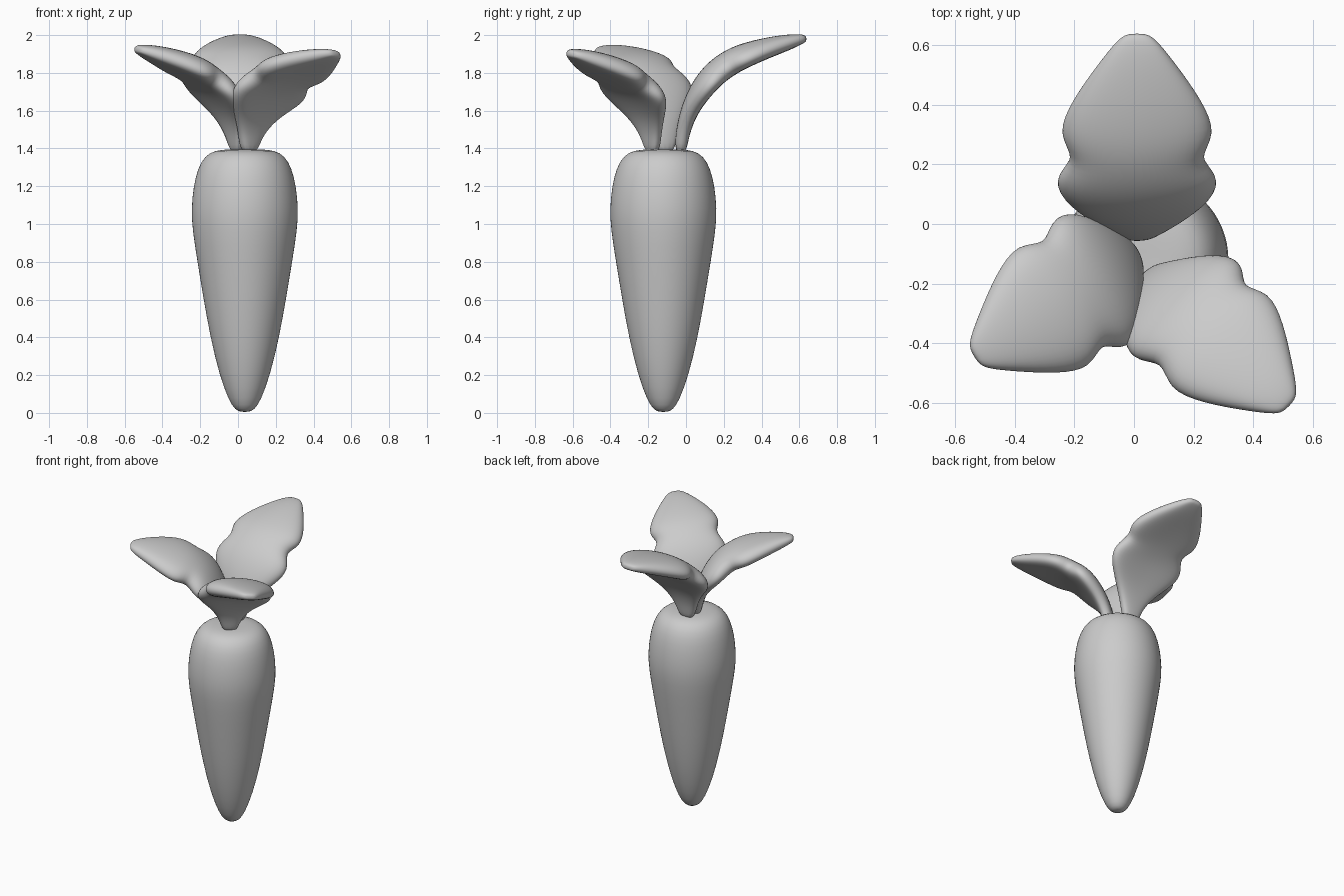
import bpy
import math
from mathutils import Vector, Matrix

if "Cube" in bpy.data.objects:
    bpy.data.objects.remove(bpy.data.objects["Cube"])


def loft(name, rings, levels):
    """Skin a list of equal-length closed rings and cap both ends."""
    n = len(rings[0])
    verts = [p for r in rings for p in r]
    faces = [(i * n + j, i * n + (j + 1) % n, (i + 1) * n + (j + 1) % n, (i + 1) * n + j)
             for i in range(len(rings) - 1) for j in range(n)]
    faces.append(tuple(reversed(range(n))))
    faces.append(tuple(range(len(verts) - n, len(verts))))
    mesh = bpy.data.meshes.new(name)
    mesh.from_pydata(verts, [], faces)
    mesh.shade_smooth()
    obj = bpy.data.objects.new(name, mesh)
    bpy.context.collection.objects.link(obj)
    if levels:
        mod = obj.modifiers.new("smooth", 'SUBSURF')
        mod.levels = mod.render_levels = levels
    return obj


# Carrot root: turned profile (radius, height)
profile = [(0.02, 0.005), (0.05, 0.015), (0.085, 0.065), (0.135, 0.2), (0.183, 0.4),
           (0.219, 0.6), (0.252, 0.8), (0.279, 0.97), (0.285, 1.08), (0.273, 1.2),
           (0.250, 1.295), (0.213, 1.36), (0.16, 1.39), (0.08, 1.396), (0.02, 1.394)]
SEG = 32
root_rings = [[(0.036 + r * math.cos(2 * math.pi * k / SEG),
                -0.12 + r * math.sin(2 * math.pi * k / SEG), z) for k in range(SEG)]
              for r, z in profile]
loft("carrot_root", root_rings, 1)

# Leaf stations: distance outward, height, half width, half thickness
stations = [(-0.005, 1.37, .055, .030), (0.005, 1.48, .080, .036), (0.04, 1.60, .160, .046),
            (0.10, 1.71, .270, .060), (0.165, 1.79, .285, .066), (0.24, 1.845, .208, .068),
            (0.315, 1.888, .280, .066), (0.44, 1.93, .225, .056), (0.57, 1.963, .130, .042),
            (0.645, 1.980, .070, .026), (0.67, 1.983, .035, .014)]


def leaf(name, base, yaw, length, width, height, roll):
    pts = [Vector((0, s * length, (z - 1.4) * height + 1.4)) for s, z, _, _ in stations]
    turn = Matrix.Translation((base[0], base[1], 0)) @ Matrix.Rotation(math.radians(yaw), 4, 'Z')
    rings = []
    for i, (_, _, hw, ht) in enumerate(stations):
        tangent = (pts[min(i + 1, len(pts) - 1)] - pts[max(i - 1, 0)]).normalized()
        normal = Vector((1, 0, 0)).cross(tangent)
        ring = []
        for k in range(12):
            a = 2 * math.pi * k / 12
            c, s = math.cos(a), math.sin(a)
            x = hw * width * math.copysign(abs(c) ** 0.8, c)
            t = ht * math.copysign(abs(s) ** 0.7, s) * 1.05
            # edges droop a little; roll tips the blade sideways
            p = pts[i] + Vector((x, 0, 0)) + normal * (t - 0.4 * x * x + roll * x)
            ring.append(turn @ p)
        rings.append(ring)
    loft(name, rings, 2)


leaf("back_leaf", (0.01, -0.025), 0, 0.99, 1.0, 1.0, 0.0)
leaf("right_leaf", (0.06, -0.18), -133, 0.94, 0.88, 0.86, 0.13)
leaf("left_leaf", (-0.01, -0.11), 122.5, 0.93, 0.91, 0.90, 0.10)
